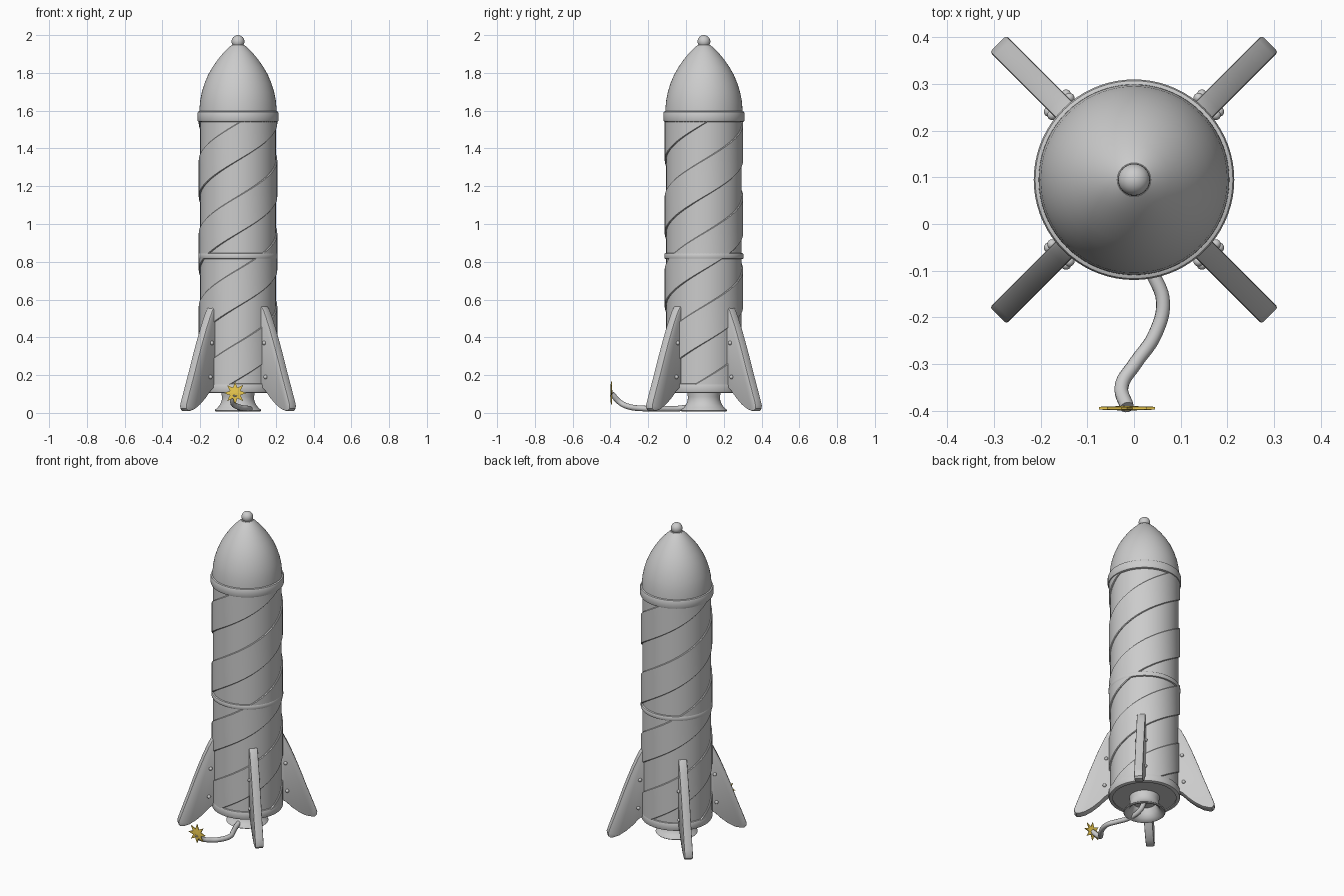
import bpy, bmesh
from math import pi, sin, cos, radians
from mathutils import Matrix, Vector

if "Cube" in bpy.data.objects:
    bpy.data.objects.remove(bpy.data.objects["Cube"])

CY = 0.095   # rocket axis in y
SEG = 72


def finish(bm, name, loc=(0, CY, 0), rot=0, angle=35):
    bmesh.ops.recalc_face_normals(bm, faces=bm.faces)
    me = bpy.data.meshes.new(name)
    bm.to_mesh(me)
    bm.free()
    ob = bpy.data.objects.new(name, me)
    bpy.context.collection.objects.link(ob)
    ob.location = loc
    ob.rotation_euler[2] = rot
    bpy.ops.object.select_all(action='DESELECT')
    ob.select_set(True)
    bpy.context.view_layer.objects.active = ob
    bpy.ops.object.shade_smooth_by_angle(angle=radians(angle))
    return ob


def lathe(name, pts, closed=False, seg=SEG):
    bm = bmesh.new()
    vs = [bm.verts.new((r, 0, z)) for r, z in pts]
    es = [bm.edges.new(p) for p in zip(vs, vs[1:])]
    if closed:
        es.append(bm.edges.new((vs[-1], vs[0])))
    bmesh.ops.spin(bm, geom=vs + es, cent=(0, 0, 0), axis=(0, 0, 1),
                   angle=2 * pi, steps=seg)
    bmesh.ops.remove_doubles(bm, verts=bm.verts, dist=1e-5)
    return finish(bm, name)


def ring(name, z0, z1, r, b):
    lathe(name, [(0.185, z0), (r - b, z0), (r - b * .3, z0 + b * .3), (r, z0 + b),
                 (r, z1 - b), (r - b * .3, z1 - b * .3), (r - b, z1), (0.185, z1)], True)


# body tube and rings
lathe("body_tube", [(0, 0.11), (0.2, 0.11), (0.2, 1.57), (0, 1.57)])
ring("nose_ring", 1.54, 1.597, 0.215, 0.01)
ring("middle_ring", 0.814, 0.846, 0.21, 0.008)
ring("base_ring", 0.105, 0.157, 0.209, 0.01)

# nose cone, collar and ball
lathe("nose_cone", [(0, 1.58), (0.205, 1.58), (0.204, 1.61), (0.2, 1.655), (0.191, 1.7),
                    (0.177, 1.745), (0.158, 1.79), (0.134, 1.832), (0.106, 1.872),
                    (0.076, 1.908), (0.05, 1.934), (0.036, 1.945), (0, 1.945)])
lathe("nose_collar", [(0, 1.934), (0.037, 1.934), (0.038, 1.94), (0.034, 1.947), (0, 1.947)])
lathe("nose_ball", [(0.034 * sin(pi * i / 16), 1.966 - 0.034 * cos(pi * i / 16))
                    for i in range(17)], seg=32)

# flared hollow nozzle
lathe("nozzle", [(0, 0.12), (0.09, 0.12), (0.085, 0.085), (0.086, 0.068), (0.093, 0.048),
                 (0.107, 0.028), (0.12, 0.018), (0.123, 0.012), (0.119, 0.008),
                 (0.108, 0.01), (0.09, 0.024), (0.078, 0.045), (0.07, 0.08), (0, 0.08)])

# two raised spiral bands wound around the body
PITCH, WIDTH, LO, HI = 0.774, 0.2, 0.14, 1.56
for k in range(2):
    bm = bmesh.new()
    rows = []
    for i in range(-36, 170):
        a = 2 * pi * i / SEG
        z = LO + PITCH * i / SEG
        # lower band edge sits at z = 1.335 on the front
        ang = a + (LO - 1.335) / PITCH * 2 * pi - pi / 2 + k * pi
        z0, z1 = (min(max(v, LO), HI) for v in (z, z + WIDTH))
        if z1 - z0 < 0.002:
            continue
        b = min(0.004, (z1 - z0) / 3)
        prof = [(0.19, z0), (0.204, z0), (0.208, z0 + b), (0.208, z1 - b),
                (0.204, z1), (0.19, z1)]
        rows.append([bm.verts.new((r * cos(ang), r * sin(ang), h)) for r, h in prof])
    for p, q in zip(rows, rows[1:]):
        for j in range(6):
            n = (j + 1) % 6
            bm.faces.new((p[j], p[n], q[n], q[j]))
    bm.faces.new(rows[0])
    bm.faces.new(rows[-1])
    finish(bm, f"spiral_band_{k + 1}")

# four swept fins with rivets on both sides
FIN = [(0.185, 0.145), (0.185, 0.565), (0.2, 0.563), (0.215, 0.545), (0.235, 0.505),
       (0.26, 0.45), (0.29, 0.375), (0.32, 0.295), (0.348, 0.215), (0.376, 0.14),
       (0.4, 0.075), (0.412, 0.04), (0.41, 0.022), (0.398, 0.01), (0.38, 0.01),
       (0.345, 0.02), (0.305, 0.044), (0.265, 0.077), (0.225, 0.118)]
for k in range(4):
    rot = pi / 4 + k * pi / 2
    bm = bmesh.new()
    f = bm.faces.new([bm.verts.new((r, -0.025, z)) for r, z in FIN])
    ext = bmesh.ops.extrude_face_region(bm, geom=[f])
    bmesh.ops.translate(bm, vec=(0, 0.05, 0),
                        verts=[v for v in ext['geom'] if isinstance(v, bmesh.types.BMVert)])
    bmesh.ops.recalc_face_normals(bm, faces=bm.faces)
    edges = [e for e in bm.edges if e.calc_face_angle(0) > radians(60)]
    bmesh.ops.bevel(bm, geom=edges, offset=0.006, segments=2, profile=0.5, affect='EDGES')
    finish(bm, f"fin_{k + 1}", rot=rot)

    bm = bmesh.new()
    for side in (-1, 1):
        for r, z in ((0.222, 0.37), (0.232, 0.19)):
            bmesh.ops.create_uvsphere(bm, u_segments=12, v_segments=8, radius=0.011,
                                      matrix=Matrix.Translation((r, side * 0.026, z)))
    finish(bm, f"fin_rivets_{k + 1}", rot=rot)

# winding fuse coming out of the nozzle
PATH = [(0, 0.095, 0.085), (0.0, 0.06, 0.045), (0.012, -0.03, 0.024), (0.04, -0.105, 0.022),
        (0.062, -0.165, 0.022), (0.046, -0.235, 0.024), (0.002, -0.3, 0.032),
        (-0.026, -0.345, 0.052), (-0.015, -0.393, 0.1)]
cu = bpy.data.curves.new("fuse", 'CURVE')
cu.dimensions = '3D'
cu.bevel_depth = 0.015
cu.bevel_resolution = 4
cu.resolution_u = 8
cu.use_fill_caps = True
sp = cu.splines.new('BEZIER')
sp.bezier_points.add(len(PATH) - 1)
for p, co in zip(sp.bezier_points, PATH):
    p.co = co
    p.handle_left_type = p.handle_right_type = 'AUTO'
bpy.context.collection.objects.link(bpy.data.objects.new("fuse", cu))

# eight pointed spark at the fuse end
bm = bmesh.new()
rim = {}
for y in (-0.003, 0.003):
    rim[y] = []
    for i in range(16):
        r, a = (0.06 if i % 2 == 0 else 0.03), i * pi / 8
        rim[y].append(bm.verts.new((r * cos(a), y, r * sin(a))))
    c = bm.verts.new((0, y * 1.7, 0))
    for i in range(16):
        bm.faces.new((c, rim[y][i], rim[y][(i + 1) % 16]))
A, B = rim.values()
for i in range(16):
    n = (i + 1) % 16
    bm.faces.new((A[i], A[n], B[n], B[i]))
spark = finish(bm, "spark", loc=(-0.015, -0.395, 0.105), angle=10)
gold = bpy.data.materials.new("spark_gold")
gold.diffuse_color = (0.85, 0.6, 0.08, 1)
gold.use_nodes = True
gold.node_tree.nodes["Principled BSDF"].inputs["Base Color"].default_value = gold.diffuse_color
spark.data.materials.append(gold)
